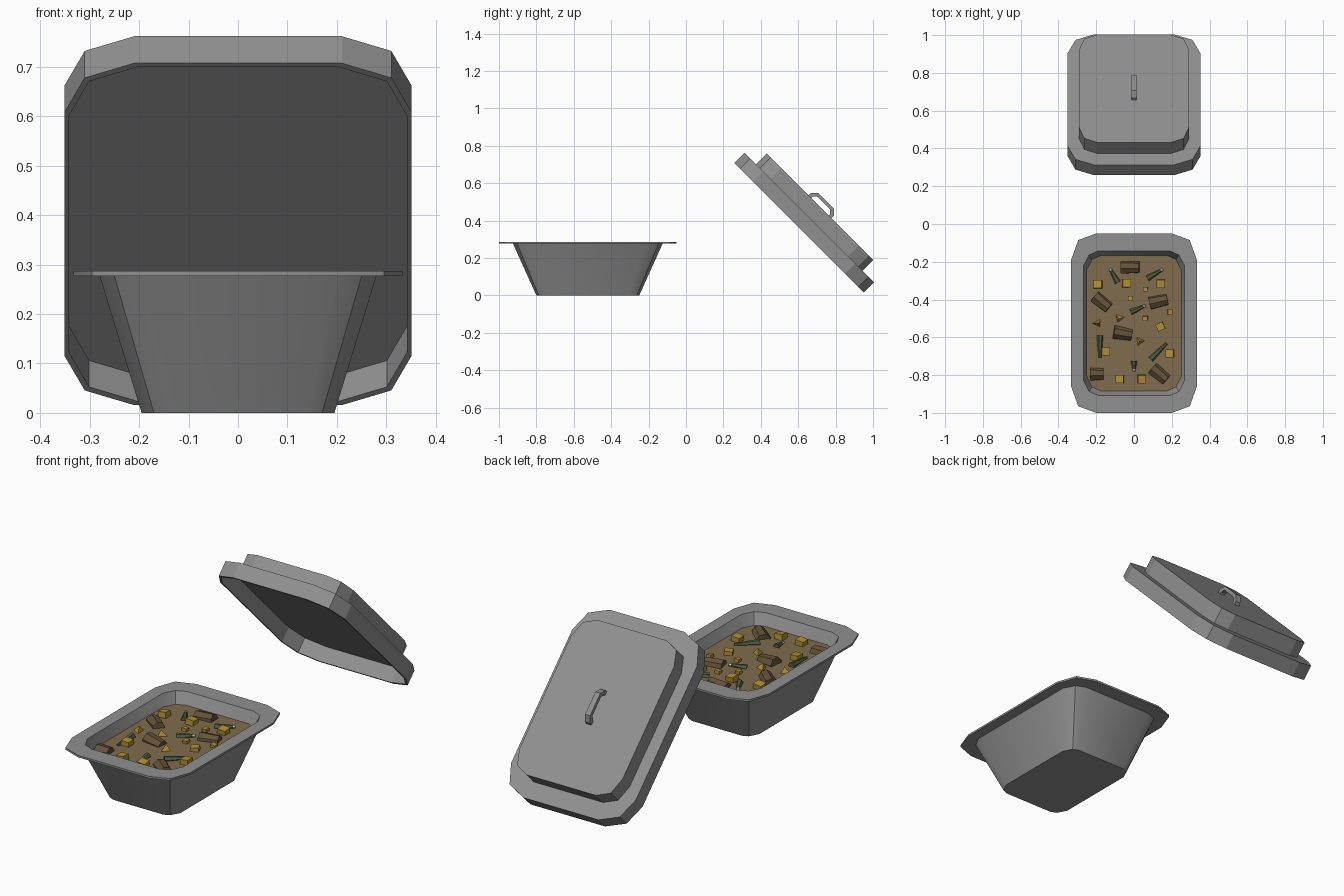
import bpy, bmesh, math, random
from mathutils import Matrix

if "Cube" in bpy.data.objects:
    bpy.data.objects.remove(bpy.data.objects["Cube"])

random.seed(4)


def material(name, rgb):
    m = bpy.data.materials.new(name)
    m.diffuse_color = (*rgb, 1)
    m.use_nodes = True
    m.node_tree.nodes["Principled BSDF"].inputs["Base Color"].default_value = m.diffuse_color
    return m


def finish(bm, name, mat):
    bmesh.ops.recalc_face_normals(bm, faces=bm.faces)
    me = bpy.data.meshes.new(name)
    bm.to_mesh(me)
    bm.free()
    ob = bpy.data.objects.new(name, me)
    bpy.context.collection.objects.link(ob)
    me.materials.append(mat)
    return ob


def outline(corner):
    """Mirror one quarter of a chamfered rectangle into a closed loop."""
    q = list(corner)
    r = q[::-1]
    return (q + [(x, -y) for x, y in r]
            + [(-x, -y) for x, y in q] + [(-x, y) for x, y in r])


def loft(name, levels, mat):
    """Skin a stack of (corner, z) outlines and cap both ends."""
    bm = bmesh.new()
    rings = [[bm.verts.new((x, y, z)) for x, y in outline(c)] for c, z in levels]
    n = len(rings[0])
    for a, b in zip(rings, rings[1:]):
        for i in range(n):
            j = (i + 1) % n
            bm.faces.new((a[i], a[j], b[j], b[i]))
    bm.faces.new(rings[0])
    bm.faces.new(rings[-1])
    return finish(bm, name, mat)


def inset(corner, dx, dy):
    return [(x - dx, y - dy) for x, y in corner]


metal_mat = material("dark_metal", (0.28, 0.28, 0.28))
stew_mat = material("stew", (0.215, 0.15, 0.075))
meat_mat = material("meat", (0.13, 0.085, 0.042))
potato_mat = material("potato", (0.45, 0.28, 0.035))
green_mat = material("green", (0.085, 0.11, 0.05))
white_mat = material("white", (0.7, 0.7, 0.65))

# Pan with flat rim, thin walls and inner floor
foot = [(0.14, 0.275), (0.17, 0.262), (0.195, 0.215)]
neck = [(0.20, 0.40), (0.25, 0.378), (0.28, 0.32)]
rim = [(0.20, 0.475), (0.295, 0.44), (0.333, 0.335)]
mouth = inset(neck, 0.012, 0.017)
pan = loft("pan", [(foot, 0), (neck, 0.277), (rim, 0.277), (rim, 0.287),
                   (mouth, 0.287), (inset(foot, 0.01, 0.013), 0.012)], metal_mat)
pan.location = (0, -0.525, 0)
bpy.context.view_layer.objects.active = pan
pan.select_set(True)
bpy.ops.object.shade_smooth_by_angle(angle=math.radians(30))

# Stew surface
LEVEL = 0.23
t = LEVEL / 0.287
skin = [(a[0] + (b[0] - a[0]) * t - 0.008, a[1] + (b[1] - a[1]) * t - 0.01)
        for a, b in zip(foot, neck)]
bm = bmesh.new()
bm.faces.new([bm.verts.new((x, y, LEVEL)) for x, y in outline(skin)])
stew = finish(bm, "stew_surface", stew_mat)
stew.location.y = -0.525

# Lid: hollow skirt and raised top tier, leaning at 45 degrees
lid_m = (Matrix.Translation((0, 0.604, 0.3615))
         @ Matrix.Rotation(math.radians(-45), 4, 'X'))
skirt = [(0.21, 0.489), (0.31, 0.447), (0.351, 0.348)]
tier = [(0.195, 0.403), (0.263, 0.373), (0.29, 0.293)]
inner = inset(skirt, 0.009, 0.010)
lid = loft("lid", [(inner, 0.0755), (inner, 0), (skirt, 0), (skirt, 0.077),
                   (tier, 0.077), (tier, 0.160)], metal_mat)
lid.matrix_world = lid_m

# Lid handle: bent strap extruded across x
half = [(0.088, 0.155), (0.086, 0.177), (0.058, 0.205)]
under = [(0.048, 0.187), (0.066, 0.170), (0.066, 0.155)]
left = [(-y, z) for y, z in half]
path = left + half[::-1] + under[::-1] + [(-y, z) for y, z in under]
bm = bmesh.new()
face = bm.faces.new([bm.verts.new((-0.014, y, z)) for y, z in path])
ext = bmesh.ops.extrude_face_region(bm, geom=[face])
bmesh.ops.translate(bm, vec=(0.028, 0, 0),
                    verts=[v for v in ext["geom"] if isinstance(v, bmesh.types.BMVert)])
handle = finish(bm, "lid_handle", metal_mat)
handle.matrix_world = lid_m


def place(x, y, z, deg):
    """Set a piece on the stew, turned and slightly tilted."""
    tilt = [Matrix.Rotation(random.uniform(-0.14, 0.14), 4, a) for a in 'XY']
    return (Matrix.Translation((x, y, z))
            @ Matrix.Rotation(math.radians(deg), 4, 'Z') @ tilt[0] @ tilt[1])


def cone(bm, m, r1, r2, depth, sides):
    bmesh.ops.create_cone(bm, cap_ends=True, segments=sides, radius1=r1,
                          radius2=r2, depth=depth, matrix=m)


along = Matrix.Rotation(math.radians(90), 4, 'Y')

# Meat chunks: faceted logs
bm = bmesh.new()
for x, y, deg in [(-0.02, -0.23, 0), (-0.17, -0.415, -40), (0.13, -0.41, 12),
                  (-0.06, -0.58, -10), (0.135, -0.795, -40), (-0.195, -0.795, 0)]:
    cone(bm, place(x, y, LEVEL - 0.004, deg) @ along, 0.037, 0.031,
         0.07 if x < -0.19 else 0.097, 7)
finish(bm, "meat_chunks", meat_mat)

# Potato cubes
bm = bmesh.new()
for x, y, s in [(-0.19, -0.32, .043), (-0.04, -0.315, .043), (0.14, -0.315, .043),
                (0.06, -0.345, .025), (-0.02, -0.395, .025), (0.19, -0.465, .025),
                (0.06, -0.50, .025), (-0.15, -0.675, .043), (0.19, -0.685, .043),
                (-0.075, -0.82, .043), (0.04, -0.82, .043)]:
    bmesh.ops.create_cube(bm, size=s, matrix=place(x, y, LEVEL + s * 0.1, 0))
bmesh.ops.create_cube(bm, size=0.04, matrix=place(0.14, -0.543, LEVEL, 25))
finish(bm, "potato_cubes", potato_mat)

# Potato wedges: small three-sided points
bm = bmesh.new()
for x, y, deg in [(-0.19, -0.525, 90), (-0.08, -0.50, -80), (0.03, -0.62, -85)]:
    cone(bm, place(x, y, LEVEL + 0.01, deg), 0.034, 0, 0.04, 3)
finish(bm, "potato_wedges", potato_mat)

# Green bean spears with pale tips
spears, tips = bmesh.new(), bmesh.new()
for x, y, deg, size in [(-0.105, -0.275, 120, .08), (0.11, -0.265, 30, .09),
                        (0.02, -0.45, 25, .08), (-0.18, -0.65, -90, .12),
                        (0.13, -0.675, 45, .12), (0, -0.75, -90, .05)]:
    m = place(x, y, LEVEL + 0.004, deg)
    cone(spears, m @ along, 0.017, 0.007, size, 6)
    if size < 0.1:
        cone(tips, m @ Matrix.Translation((size / 2, 0, 0)) @ along,
             0.009, 0.007, 0.012, 6)
finish(spears, "green_spears", green_mat)
finish(tips, "spear_tips", white_mat)
